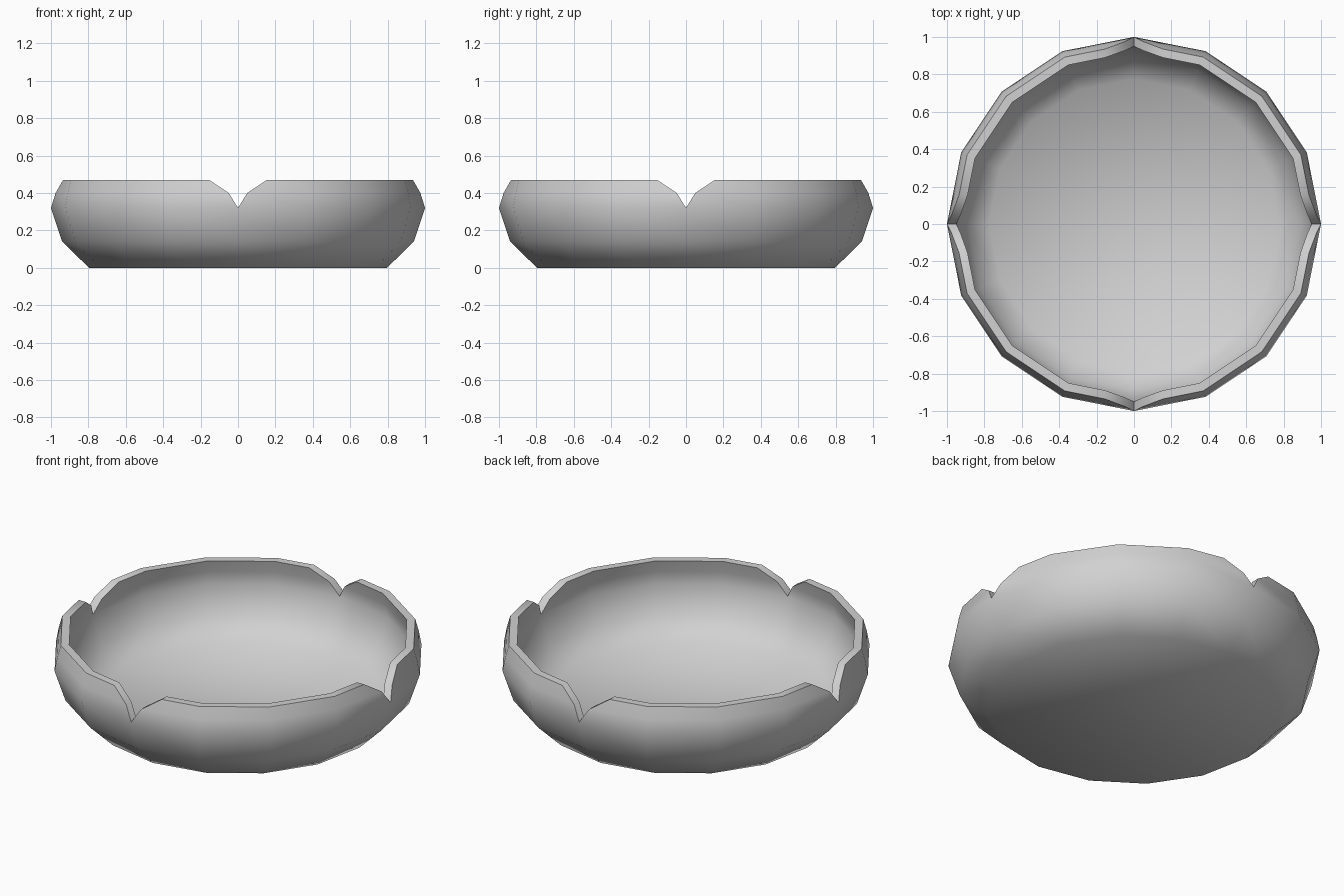
import bpy
import bmesh
import math
from mathutils import Vector

cube = bpy.data.objects.get("Cube")
if cube:
    bpy.data.objects.remove(cube, do_unlink=True)

SIDES = 16
NOTCH_EVERY = 4
# Wall profiles from base to rim: (radius, height)
OUTER = [(0.797, 0), (0.94, 0.14), (1, 0.32), (0.985, 0.4), (0.966, 0.47)]
INNER = [(0.775, 0.05), (0.892, 0.165), (0.95, 0.32), (0.937, 0.4), (0.92, 0.47)]
# Half width of the V notch at each profile level
NOTCH = [0, 0, 0, 0.05, 0.155]
TIP = 2
TOP = len(OUTER) - 1

bm = bmesh.new()
cache = {}


def corner(radius, k):
    a = math.tau * k / SIDES
    return Vector((radius * math.sin(a), radius * math.cos(a), 0))


def vert(profile, level, k, side):
    """Profile point at corner k, slid along the rim where a notch opens."""
    k %= SIDES
    width = NOTCH[level] if k % NOTCH_EVERY == 0 else 0
    key = (profile is OUTER, level, k, side if width else 0)
    if key not in cache:
        radius, z = profile[level]
        p = corner(radius, k)
        if width:
            direction = corner(radius, k + side) - p
            p += direction * (width / (radius * math.sin(math.tau / SIDES)))
        p.z = z
        cache[key] = bm.verts.new(p)
    return cache[key]


for k in range(SIDES):
    a, b = (k, 1), (k + 1, -1)
    # Outer and inner walls
    for profile in (OUTER, INNER):
        for i in range(TOP):
            bm.faces.new((vert(profile, i, *a), vert(profile, i, *b),
                          vert(profile, i + 1, *b), vert(profile, i + 1, *a)))
    # Rim top
    bm.faces.new((vert(OUTER, TOP, *a), vert(OUTER, TOP, *b),
                  vert(INNER, TOP, *b), vert(INNER, TOP, *a)))
    # Sloping notch sides
    if k % NOTCH_EVERY == 0:
        for side in (-1, 1):
            for i in range(TIP, TOP):
                bm.faces.new((vert(OUTER, i, k, side), vert(OUTER, i + 1, k, side),
                              vert(INNER, i + 1, k, side), vert(INNER, i, k, side)))

# Underside and inner floor
for profile in (OUTER, INNER):
    bm.faces.new([vert(profile, 0, k, 1) for k in range(SIDES)])

bmesh.ops.recalc_face_normals(bm, faces=bm.faces)
mesh = bpy.data.meshes.new("notched_bowl")
bm.to_mesh(mesh)
bm.free()

bowl = bpy.data.objects.new("notched_bowl", mesh)
bpy.context.collection.objects.link(bowl)

# Plain grey material
grey = bpy.data.materials.new("light_grey")
grey.use_nodes = True
colour = (0.64, 0.64, 0.64, 1)
grey.diffuse_color = colour
grey.node_tree.nodes["Principled BSDF"].inputs["Base Color"].default_value = colour
mesh.materials.append(grey)

# Smooth walls with crisp rim edges
bpy.ops.object.select_all(action="DESELECT")
bowl.select_set(True)
bpy.context.view_layer.objects.active = bowl
bpy.ops.object.shade_smooth_by_angle(angle=math.radians(60))
